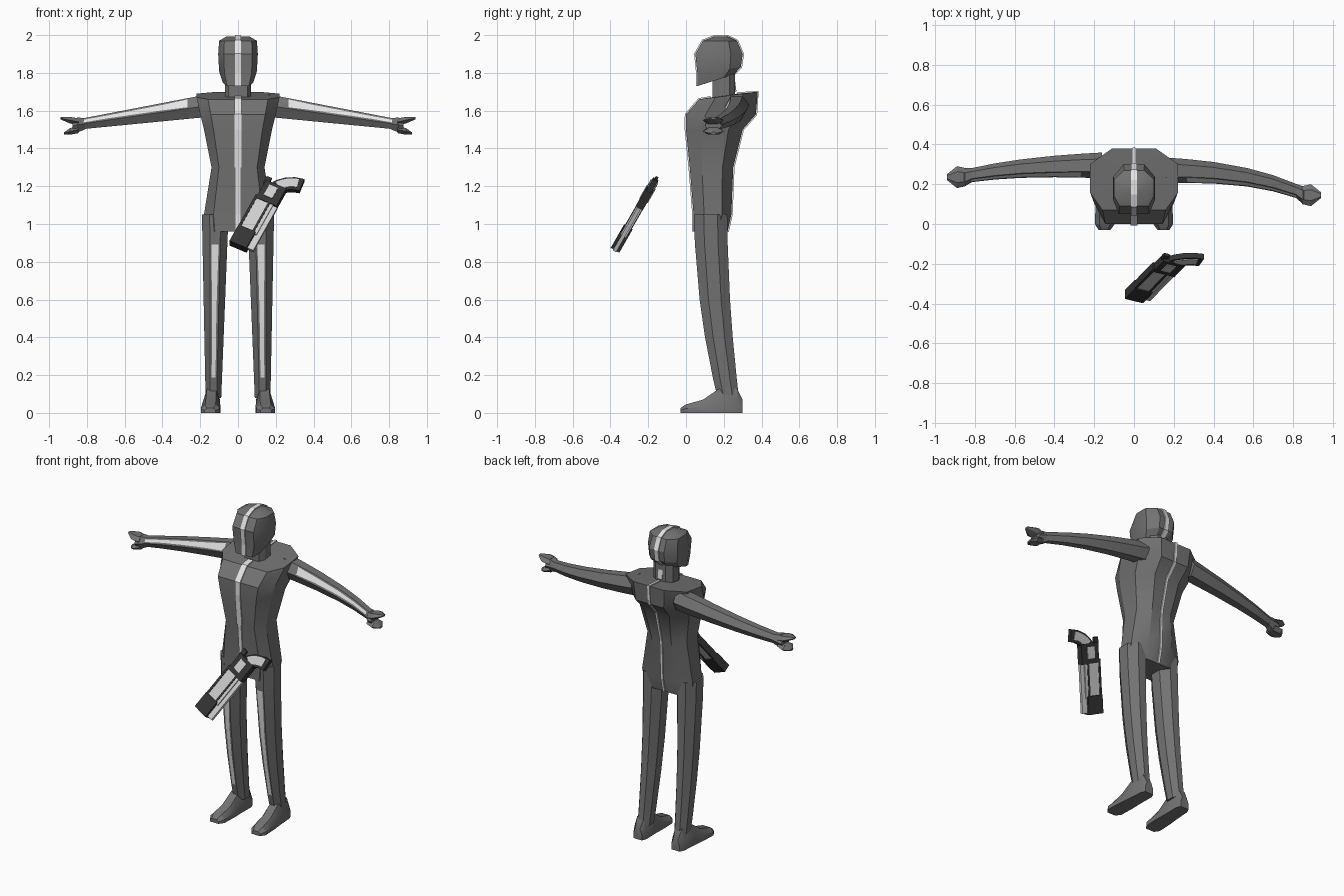
import bpy, bmesh
from math import cos, sin, pi, radians
from mathutils import Vector

if "Cube" in bpy.data.objects:
    bpy.data.objects.remove(bpy.data.objects["Cube"], do_unlink=True)


def material(name, grey):
    colour = (grey, grey, grey, 1)
    mat = bpy.data.materials.new(name)
    mat.use_nodes = True
    mat.diffuse_color = colour
    mat.node_tree.nodes["Principled BSDF"].inputs["Base Color"].default_value = colour
    return mat


SUIT = material("suit grey", .17)
STRIPE = material("stripe pale grey", .78)
DARK = material("weapon dark", .035)
METAL = material("weapon light metal", .62)


def finish(name, bm, materials, smooth=False):
    """Turn a bmesh into a named object."""
    bmesh.ops.recalc_face_normals(bm, faces=bm.faces)
    mesh = bpy.data.meshes.new(name)
    bm.to_mesh(mesh)
    bm.free()
    obj = bpy.data.objects.new(name, mesh)
    bpy.context.collection.objects.link(obj)
    for mat in materials:
        mesh.materials.append(mat)
    if smooth:
        bpy.ops.object.select_all(action="DESELECT")
        obj.select_set(True)
        bpy.context.view_layer.objects.active = obj
        bpy.ops.object.shade_smooth_by_angle(angle=radians(28))
    return obj


def loft(name, rings, panel_rings=()):
    """Skin rings of points; the first side of the panel rings gets a pale inset."""
    bm = bmesh.new()
    loops = [[bm.verts.new(point) for point in ring] for ring in rings]
    panel = []
    for row, (low, high) in enumerate(zip(loops, loops[1:])):
        for side in range(len(low)):
            after = (side + 1) % len(low)
            face = bm.faces.new((low[side], low[after], high[after], high[side]))
            if side == 0 and row in panel_rings:
                panel.append(face)
    bm.faces.new(loops[0])
    bm.faces.new(loops[-1])
    bmesh.ops.recalc_face_normals(bm, faces=bm.faces)
    if panel:
        bmesh.ops.inset_region(bm, faces=panel, thickness=.011, depth=0)
        for face in panel:
            face.material_index = 1
    finish(name, bm, [SUIT, STRIPE], smooth=True)


def body_ring(z, front, back, width, rise=0):
    """Eight-sided level that can climb towards the back."""
    half = [(.72 * width, 0), (width, .28), (width, .75), (.5 * width, 1)]
    outline = half + [(-x, t) for x, t in reversed(half)]
    return [Vector((x, front + (back - front) * t, z + rise * t)) for x, t in outline]


def front_line(rings):
    return [(ring[0] + ring[-1]) / 2 for ring in rings]


def back_line(rings):
    return [(ring[3] + ring[4]) / 2 for ring in rings]


def band(name, path, width):
    """Thin pale strip lying along a path of centre points."""
    bm = bmesh.new()
    half = Vector((width / 2, 0, 0))
    rows = [(bm.verts.new(point - half), bm.verts.new(point + half)) for point in path]
    for (a, b), (c, d) in zip(rows, rows[1:]):
        bm.faces.new((a, b, d, c))
    solid = finish(name, bm, [STRIPE]).modifiers.new("thickness", "SOLIDIFY")
    solid.thickness = .014
    solid.offset = 0


# Torso, neck and head
torso = [body_ring(.96, .04, .22, .17),
         body_ring(1.05, .04, .24, .18),
         body_ring(1.3, .02, .25, .14),
         body_ring(1.5, 0, .3, .18),
         body_ring(1.58, 0, .37, .2),
         body_ring(1.66, .07, .38, .22, rise=.04),
         body_ring(1.67, .13, .27, .07, rise=.02)]
neck = [body_ring(z, .14, .26, .07) for z in (1.6, 1.7, 1.83)]
head = [body_ring(1.73, .06, .25, .08, rise=.06),
        body_ring(1.8, .06, .29, .1, rise=.03),
        body_ring(1.9, .05, .3, .105),
        body_ring(1.97, .09, .27, .1),
        body_ring(1.993, .15, .22, .06)]
loft("torso", torso)
loft("neck", neck)
loft("head", head)

# Centre bands over head, chest and spine
band("head_band", front_line(head) + back_line(head[::-1]) + back_line(neck[1:2]), .03)
band("chest_band", front_line(torso[2:]), .036)
band("belly_band", front_line(torso[:3]), .024)
band("spine_band", back_line(torso), .016)


def leg_ring(sx, z):
    """Octagon that thickens and swings forward towards the hip."""
    t = z - .1
    ease = 1 - (1 - t) ** 2
    grow = 1 / cos(pi / 8)
    width = grow * (.042 + .03 * t)
    depth = grow * (.058 + .03 * ease)
    angles = [(i - .5) * pi / 4 for i in range(8)]
    return [(sx * (.13 - .01 * t + width * sin(a)),
             .22 - .09 * ease - depth * cos(a), z) for a in angles]


def foot_ring(sx, y, width, height):
    """Flat-soled section with a narrower top, toeing slightly outwards."""
    half = [(1, 0), (1, .5), (.55, 1)]
    outline = half + [(-x, z) for x, z in reversed(half)]
    return [(sx * (.147 - .04 * y + x * width), y, z * height) for x, z in outline]


def arm_ring(sx, x, y, z, depth, height):
    """Upright hexagon across the arm."""
    angles = [i * pi / 3 for i in range(6)]
    return [(sx * x, y - depth * cos(a), z + height * sin(a)) for a in angles]


for side, sx, shoulder, bend in (("left", 1, .27, .19), ("right", -1, .295, .09)):
    # Leg and foot
    loft(side + "_leg", [leg_ring(sx, z) for z in (.08, .18, .4, .6, .9, 1.05)], range(1, 4))
    loft(side + "_foot", [foot_ring(sx, .3, .03, .07),
                          foot_ring(sx, .27, .042, .13),
                          foot_ring(sx, .17, .045, .125),
                          foot_ring(sx, .09, .05, .07),
                          foot_ring(sx, 0, .05, .045),
                          foot_ring(sx, -.03, .03, .025)])

    # Arm, sweeping forward towards the hand
    def sweep(x):
        return shoulder - bend * x ** 3

    loft(side + "_arm", [arm_ring(sx, x, sweep(x), 1.65 - .145 * x, .072 - .045 * x, .078 - .055 * x)
                         for x in (.16, .26, .4, .57, .7, .83)], range(1, 5))

    # Open gripping hand
    reach = sweep(.87)
    loft(side + "_palm", [arm_ring(sx, .81, sweep(.81), 1.53, .034, .034),
                          arm_ring(sx, .85, reach, 1.525, .045, .046),
                          arm_ring(sx, .875, reach, 1.52, .045, .033)])
    for part, tip, lift in (("_fingers", .94, 1), ("_thumb", .92, -1)):
        loft(side + part, [arm_ring(sx, .845, reach, 1.52 + .02 * lift, .045, .022),
                           arm_ring(sx, .89, reach, 1.52 + .03 * lift, .055, .02),
                           arm_ring(sx, tip, reach, 1.52 + .04 * lift, .015, .007)])


def slab(name, outline, depth, mat):
    """Weapon piece cut from an (x, s) outline in the tilted weapon plane."""
    bm = bmesh.new()
    tilt = Vector((0, .5, .87))
    normal = Vector((0, -.87, .5))
    base = Vector((0, -.365, .88))
    near, far = [[bm.verts.new(base + Vector((x, 0, 0)) + tilt * s + normal * depth * way)
                  for x, s in outline] for way in (1, -1)]
    for i in range(len(near)):
        bm.faces.new((near[i - 1], near[i], far[i], far[i - 1]))
    bm.faces.new(near)
    bm.faces.new(far)
    finish(name, bm, [mat])


def block(name, start, end, left, right, depth, mat):
    """Straight piece along the barrel, measured from the muzzle."""
    c, s = cos(radians(64)), sin(radians(64))
    corners = [(start, left), (end, left), (end, right), (start, right)]
    slab(name, [(a * c + b * s, a * s - b * c) for a, b in corners], depth, mat)


def grip(name, inner, outer, first, last, depth, mat):
    """Curved piece sweeping round behind the receiver."""
    steps = [radians(first + (last - first) * i / 4) for i in range(5)]
    edges = [(outer, a) for a in steps] + [(inner, a) for a in reversed(steps)]
    slab(name, [(.285 + r * cos(a), .22 + r * sin(a)) for r, a in edges], depth, mat)


# Floating weapon
block("muzzle_block", 0, .11, -.05, .05, .026, DARK)
block("barrel_housing", .1, .32, -.04, .06, .018, METAL)
block("barrel_rail", .1, .32, -.05, -.036, .021, DARK)
block("barrel_groove", .1, .32, .03, .042, .021, DARK)
block("lower_tube", .01, .3, .05, .085, .01, METAL)
block("receiver", .3, .42, -.04, .08, .022, DARK)
block("receiver_panel", .33, .4, -.01, .04, .026, METAL)
block("hammer", .41, .45, -.05, -.02, .008, DARK)
grip("grip", .12, .195, 130, 70, .015, DARK)
grip("grip_panel", .135, .185, 118, 78, .019, METAL)
